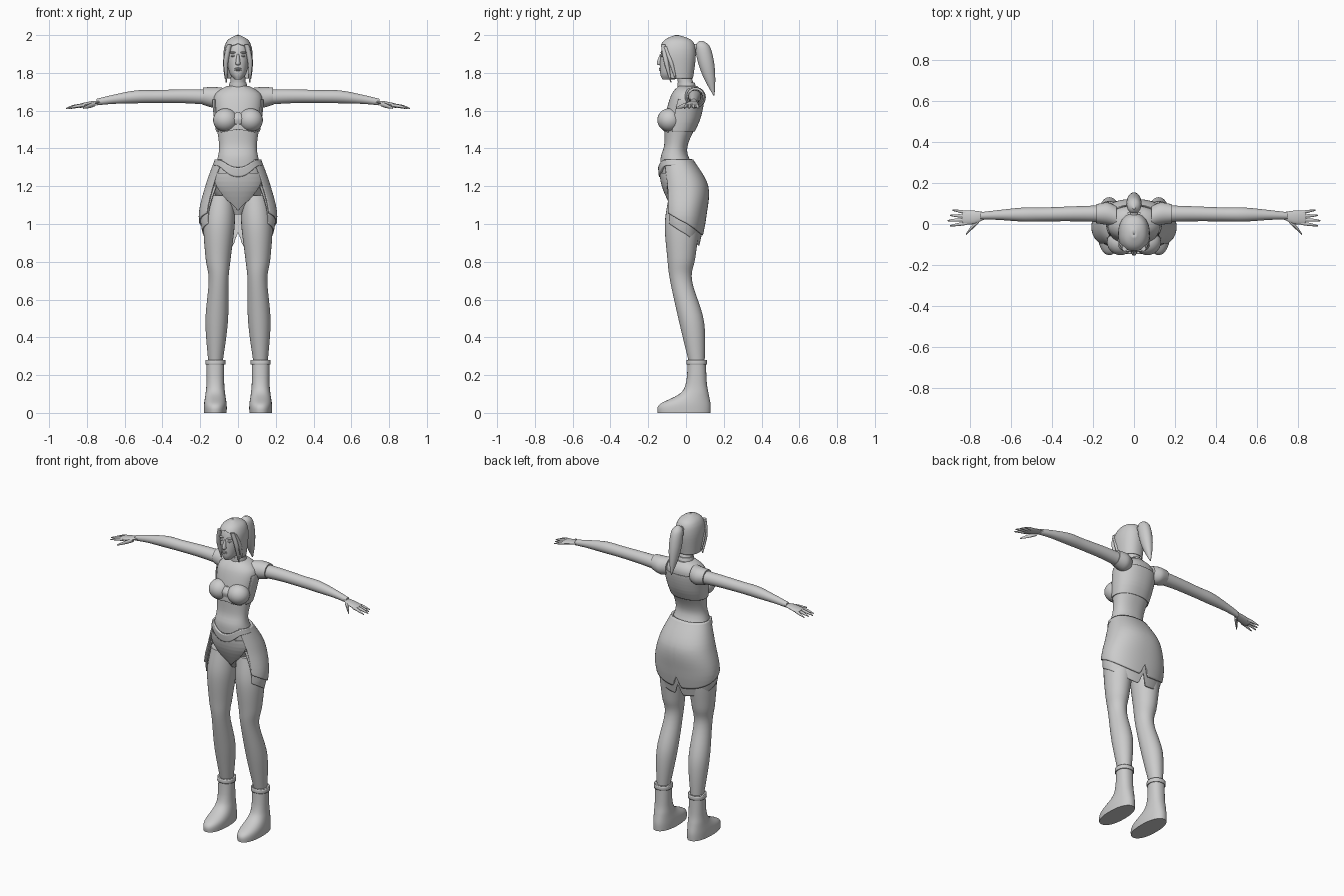
import bpy, bmesh, math
from math import pi, sin, cos
from mathutils import Vector

if "Cube" in bpy.data.objects:
    bpy.data.objects.remove(bpy.data.objects["Cube"])

# One plain colour for the whole figure
shade = 0.6
grey = bpy.data.materials.new("plain grey")
grey.use_nodes = True
grey.diffuse_color = (shade, shade, shade, 1)
grey.node_tree.nodes["Principled BSDF"].inputs["Base Color"].default_value = grey.diffuse_color
parts = []


def finish(name, bm, mirror=False, thick=0):
    bmesh.ops.recalc_face_normals(bm, faces=bm.faces)
    mesh = bpy.data.meshes.new(name)
    bm.to_mesh(mesh)
    bm.free()
    mesh.materials.append(grey)
    part = bpy.data.objects.new(name, mesh)
    bpy.context.collection.objects.link(part)
    if thick:
        solid = part.modifiers.new("thickness", "SOLIDIFY")
        solid.thickness, solid.offset = thick, 0
    if mirror:
        part.modifiers.new("mirror", "MIRROR")
    parts.append(part)


def smooth_rows(rows, steps=6):
    """Pass a smooth spline through rows of numbers."""
    padded = [rows[0], *rows, rows[-1]]
    result = []
    for before, start, end, after in zip(padded, padded[1:], padded[2:], padded[3:]):
        for step in range(steps):
            t = step / steps
            row = []
            for a, b, c, d in zip(before, start, end, after):
                slope_in, slope_out = (c - a) / 2, (d - b) / 2
                ease = t * t * (3 - 2 * t)
                row.append(b + (c - b) * ease + t * (1 - t) * ((1 - t) * slope_in - t * slope_out))
            result.append(row)
    return result + [list(rows[-1])]


def skin(bm, rings):
    for lower, upper in zip(rings, rings[1:]):
        for i in range(len(lower) - 1):
            bm.faces.new((lower[i], lower[i + 1], upper[i + 1], upper[i]))
    bmesh.ops.remove_doubles(bm, verts=bm.verts, dist=1e-5)


def tube(name, points, sideways=False, squash=1.0, mirror=True, sides=24):
    """Limb through points of x, y, z and radius."""
    bm = bmesh.new()
    rings = []
    for x, y, z, radius in smooth_rows(points):
        ring = []
        for i in range(sides + 1):
            angle = 2 * pi * i / sides
            across, depth = squash * radius * cos(angle), radius * sin(angle)
            offset = (0, depth, across) if sideways else (across, depth, 0)
            ring.append(bm.verts.new(Vector((x, y, z)) + Vector(offset)))
        rings.append(ring)
    skin(bm, rings)
    bmesh.ops.holes_fill(bm, edges=bm.edges)
    finish(name, bm, mirror)


def whole(t):
    return 2 * pi


def level(z):
    return lambda angle: z


def wrap(name, rows, top, bottom, span=whole, centre=pi, off=0.0, shift=0.0,
         thick=0.0, mirror=False, columns=96, lines=36):
    """Sheet around a profile of height, half width, front and back; angle zero is the front."""
    profile = sorted(smooth_rows(rows))

    def section(z):
        for a, b in zip(profile, profile[1:]):
            if z <= b[0]:
                mix = max(0, (z - a[0]) / max(b[0] - a[0], 1e-6))
                return [p + (q - p) * mix for p, q in zip(a, b)]
        return profile[-1]

    def rounded(value):
        return math.copysign(abs(value) ** 0.9, value)

    bm = bmesh.new()
    grid = []
    for j in range(lines + 1):
        t = j / lines
        line = []
        for i in range(columns + 1):
            angle = centre + (i / columns - 0.5) * span(t)
            z = top(angle) + (bottom(angle) - top(angle)) * t
            height, half, front, back = section(z)
            x = shift + (half + off) * rounded(sin(angle))
            y = (front + back) / 2 - ((back - front) / 2 + off) * rounded(cos(angle))
            line.append(bm.verts.new((x, y, z)))
        grid.append(line)
    skin(bm, grid)
    if span is whole and not thick:
        bmesh.ops.holes_fill(bm, edges=bm.edges)
    finish(name, bm, mirror, thick)


def ball(name, position, size, mirror=False):
    bm = bmesh.new()
    bmesh.ops.create_uvsphere(bm, u_segments=24, v_segments=14, radius=1)
    for vert in bm.verts:
        vert.co = Vector(position) + vert.co * Vector(size)
    finish(name, bm, mirror)


# Torso, neck and bust
torso = [(1.05, .03, -.05, .03), (1.2, .145, -.12, .1), (1.34, .11, -.135, .02), (1.42, .1, -.115, .01),
         (1.56, .12, -.11, .07), (1.68, .125, -.08, .09), (1.73, .06, -.04, .06)]
torso_top, torso_base, waist = torso[-1][0], torso[0][0], torso[2][0]
wrap("torso", torso, level(torso_top), level(torso_base))
tube("neck", [(0, .01, 1.7, .06), (0, 0, 1.74, .042), (0, -.02, 1.82, .036)], mirror=False)
tube("collar", [(0, .005, 1.72, .05), (0, 0, 1.75, .045)], mirror=False)
ball("bust", (.066, -.088, 1.55), (.066, .064, .062), True)

# Cropped jacket hem and chest ornament
wrap("jacket_back", torso, level(1.66), level(1.49), lambda t: 4, off=.004, thick=.006)
wrap("chest_band", torso, lambda angle: 1.53 - .04 * abs(sin(angle)), lambda angle: 1.5 - .02 * abs(sin(angle)),
     lambda t: 1.7, centre=0, off=.008, thick=.006)
tube("chest_ornament", [(0, -.1, 1.53, .03), (0, -.11, 1.56, .025), (0, -.11, 1.59, .005)],
     squash=1.8, mirror=False)


# Belt dipping at the front, pointed plate, and two-layer skirt with a slit behind
def dip(angle):
    return max(0, cos(angle)) ** 6


def hem(height):
    def edge(angle):
        behind = (1 - cos(angle)) / 2
        slit = max(0, .07 - abs(angle - pi) * .6)
        return height - .145 * behind + slit
    return edge


def skirt_span(t):
    return 2 * pi - 1.5 - .3 * sin(t * pi / 2)


skirt = [(.88, .17, -.12, .07), (1.04, .2, -.13, .1), (1.2, .165, -.13, .11), (waist, .115, -.13, .03)]
wrap("belt", torso, lambda angle: waist - .04 * dip(angle), lambda angle: 1.31 - .06 * dip(angle),
     off=.007, thick=.012, lines=6)
wrap("crotch_plate", torso, level(1.27), lambda angle: 1.07 + .11 * abs(sin(angle)),
     lambda t: 2.2 - t, centre=0, off=.005, thick=.006)
wrap("skirt", skirt, level(waist), hem(1.085), skirt_span, off=.004, thick=.008)
wrap("skirt_trim", skirt, level(1.2), hem(1.03), skirt_span, off=-.003, thick=.006)

# Legs and boots
ankle = .12
tube("leg", [(.09, -.01, 1.15, .08), (.1, -.02, 1, .092), (.105, -.025, .82, .074), (.103, -.026, .7, .058),
             (.113, .03, .48, .066), (ankle, .06, .24, .038)], squash=.9, sides=32)
boot = [(0, .06, -.15, .13), (.045, .06, -.14, .13), (.1, .052, -.035, .12), (.16, .047, 0, .11),
        (.28, .047, .01, .105)]
wrap("boot", boot, level(.28), level(0), shift=ankle, mirror=True, columns=40)
wrap("boot_cuff", boot, level(.28), level(.255), off=.003, shift=ankle, thick=.006, mirror=True,
     columns=40, lines=3)

# Sleeves, arms and hands
tube("sleeve", [(.085, .035, 1.67, .052), (.13, .05, 1.67, .055), (.185, .05, 1.677, .046)], sideways=True)
tube("arm", [(.1, .05, 1.67, .043), (.27, .05, 1.676, .037), (.43, .047, 1.675, .034), (.54, .046, 1.673, .034),
             (.66, .044, 1.66, .024), (.75, .04, 1.645, .017)], sideways=True)
tube("palm", [(.73, .04, 1.647, .018), (.78, .033, 1.638, .032), (.83, .03, 1.627, .034),
              (.84, .03, 1.625, .028)], sideways=True, squash=.35)
for i, finger in enumerate(("little", "ring", "middle", "index")):
    knuckle = .055 - .017 * i
    fan = (knuckle - .03) / 2
    tip = .91 - abs(i - 2) * .012
    tube(finger + "_finger", [(.815, knuckle, 1.629, .009), (tip - .04, knuckle + fan / 2, 1.623, .008),
                              (tip, knuckle + fan, 1.612, .003)], sideways=True, sides=10)
tube("thumb", [(.755, .018, 1.636, .012), (.785, -.01, 1.626, .012), (.82, -.05, 1.614, .004)],
     sideways=True, sides=12)

# Head and face
head = [(1.765, .018, -.125, -.06), (1.8, .045, -.137, 0), (1.88, .06, -.136, .035),
        (1.95, .055, -.12, .03), (1.98, .02, -.08, 0)]
wrap("head", head, level(head[-1][0]), level(head[0][0]), columns=40)
tube("nose", [(0, -.13, 1.84, .008), (0, -.137, 1.85, .018), (0, -.13, 1.9, .008)], squash=.7, mirror=False)
ball("eye", (.025, -.124, 1.89), (.013, .01, .006), True)
ball("brow", (.027, -.125, 1.908), (.02, .01, .005), True)
for lip, height in (("lower_lip", 1.815), ("upper_lip", 1.823)):
    ball(lip, (0, -.134, height), (.018, .01, .005))


# Hair shell open at the face, side locks and ponytail
def hair_span(t):
    return 2 * pi - 1.9 * min(1, max(0, t * 12 - 2.5))


hair = [(1.77, .065, -.115, .035), (1.9, .075, -.142, .05), (1.97, .055, -.115, .03), (2, .002, -.052, -.048)]
wrap("hair", hair, level(2), level(1.77), hair_span, thick=.004)
tube("side_lock", [(.045, -.12, 1.95, .013), (.064, -.105, 1.86, .013), (.062, -.08, 1.75, .003)], sides=12)
tube("thin_lock", [(.052, -.11, 1.94, .012), (.067, -.08, 1.86, .012), (.067, -.055, 1.77, .004)], sides=12)
ball("hair_tie", (0, .05, 1.935), (.018, .022, .018))
tube("ponytail", [(0, .08, 1.97, .008), (0, .088, 1.94, .038), (0, .105, 1.86, .043), (0, .125, 1.77, .03),
                  (0, .148, 1.68, .003)], squash=.85, mirror=False)

# Smooth shading with sharp edges kept
bpy.ops.object.select_all(action="DESELECT")
for part in parts:
    part.select_set(True)
bpy.context.view_layer.objects.active = parts[0]
bpy.ops.object.shade_smooth_by_angle(angle=math.radians(40))
